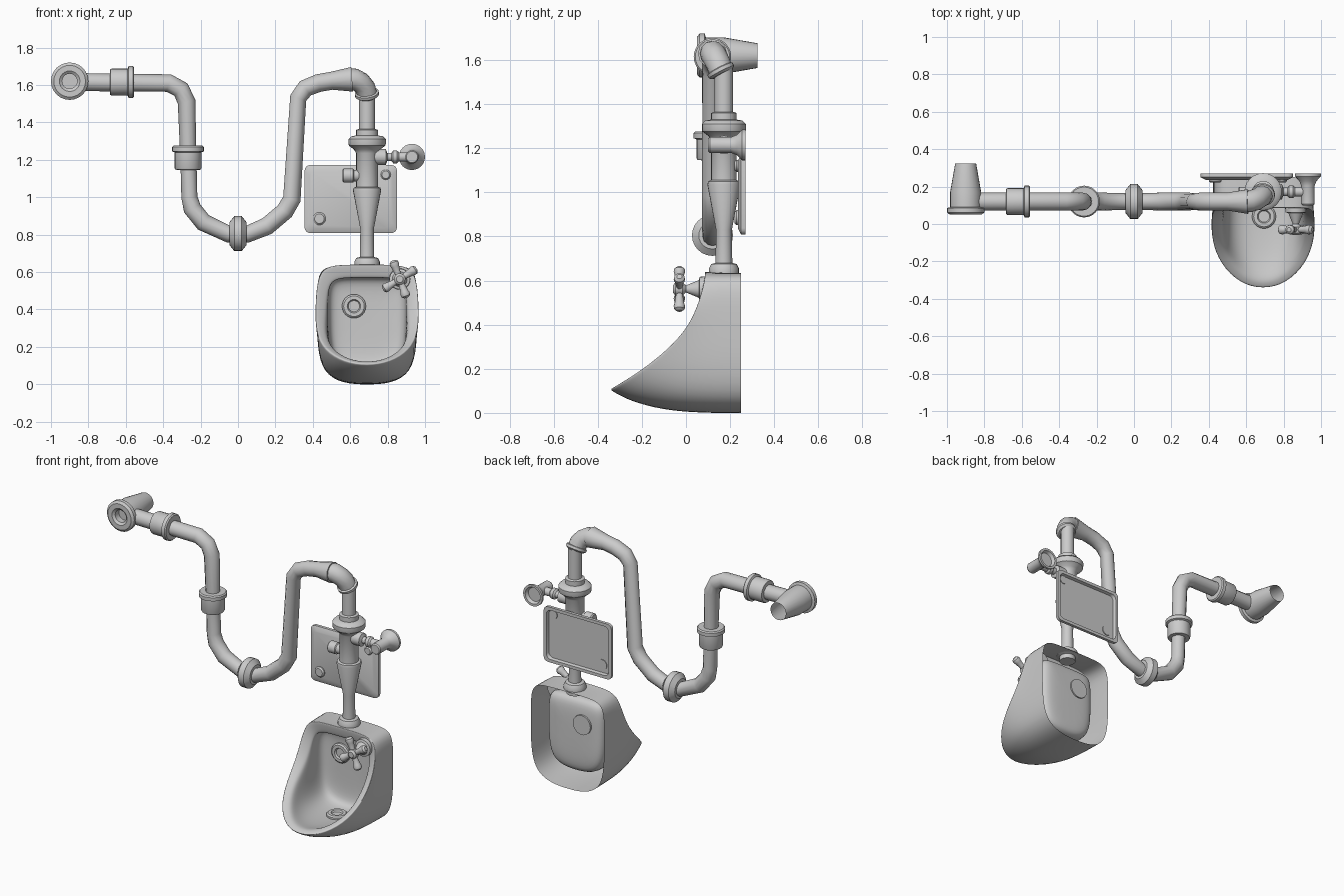
import bpy, bmesh, math
from mathutils import Vector


def finish(ob, angle=35):
    bpy.ops.object.select_all(action='DESELECT')
    ob.select_set(True)
    bpy.context.view_layer.objects.active = ob
    bpy.ops.object.shade_smooth_by_angle(angle=math.radians(angle))
    return ob


def loft(name, rings, cap_start=False, cap_end=False, subsurf=0, angle=35):
    """Skin a list of closed rings with equal point counts."""
    bm = bmesh.new()
    rows = [[bm.verts.new(p) for p in r] for r in rings]
    n = len(rows[0])
    for a, b in zip(rows, rows[1:]):
        for i in range(n):
            j = (i + 1) % n
            bm.faces.new((a[i], a[j], b[j], b[i]))
    if cap_start:
        bm.faces.new(rows[0][::-1])
    if cap_end:
        bm.faces.new(rows[-1])
    bmesh.ops.recalc_face_normals(bm, faces=bm.faces)
    me = bpy.data.meshes.new(name)
    bm.to_mesh(me)
    bm.free()
    ob = bpy.data.objects.new(name, me)
    bpy.context.collection.objects.link(ob)
    finish(ob, angle)
    if subsurf:
        m = ob.modifiers.new("smooth", 'SUBSURF')
        m.levels = m.render_levels = subsurf
    return ob


def lathe(name, origin, axis, profile, n=24, caps=(True, True)):
    """Revolve (radius, height) pairs about an axis."""
    q = Vector(axis).to_track_quat('Z', 'Y')
    o = Vector(origin)
    rings = [[o + q @ Vector((r * math.cos(2 * math.pi * i / n),
                              r * math.sin(2 * math.pi * i / n), h))
              for i in range(n)] for r, h in profile]
    return loft(name, rings, *caps)


def tube(name, pts, y=None):
    """Round pipe through (x, z, r) at fixed y, or (x, y, z, r)."""
    cu = bpy.data.curves.new(name, 'CURVE')
    cu.dimensions = '3D'
    cu.bevel_depth = 1
    cu.bevel_resolution = 4
    cu.use_fill_caps = True
    sp = cu.splines.new('POLY')
    sp.points.add(len(pts) - 1)
    for p, c in zip(sp.points, pts):
        if y is not None:
            c = (c[0], y, c[1], c[2])
        p.co = (*c[:3], 1)
        p.radius = c[3]
    ob = bpy.data.objects.new(name, cu)
    bpy.context.collection.objects.link(ob)
    bpy.ops.object.select_all(action='DESELECT')
    ob.select_set(True)
    bpy.context.view_layer.objects.active = ob
    bpy.ops.object.convert(target='MESH')
    return finish(bpy.context.object, 50)


X, Y = 0.69, 0.172   # centre of the flush column
PY = 0.12            # depth of the long pipe

# Wall outlet
lathe("wall_outlet", (-0.9, 0.05, 1.62), (0, 1, 0),
      [(0.04, 0.05), (0.04, 0.012), (0.055, 0), (0.085, 0), (0.1, 0.012), (0.1, 0.035),
       (0.083, 0.04), (0.083, 0.12), (0.056, 0.274)], caps=(True, False))

# Long bent pipe
R = 0.048
tube("supply_pipe", [(-0.84, 1.615, R), (-0.37, 1.61, R), (-0.305, 1.575, R), (-0.275, 1.51, R),
                     (-0.265, 1.2, 0.043), (-0.26, 1.0, 0.043), (-0.245, 0.94, R), (-0.185, 0.865, R),
                     (-0.05, 0.802, 0.045), (0.05, 0.802, 0.045), (0.155, 0.845, R),
                     (0.25, 0.925, R), (0.288, 0.99, R), (0.322, 1.53, 0.045), (0.36, 1.582, R),
                     (0.43, 1.61, R), (0.5, 1.622, R), (0.61, 1.63, 0.066)], PY)
collar = [(0.045, 0), (0.068, 0.002), (0.072, 0.01), (0.072, 0.095), (0.085, 0.1),
          (0.085, 0.123), (0.078, 0.13), (0.045, 0.13)]
lathe("upper_collar", (-0.685, PY, 1.615), (1, 0, 0), collar)
lathe("lower_collar", (-0.267, PY, 1.145), (0, 0, 1), collar)
lathe("union_nut", (0, PY, 0.805), (1, 0, 0),
      [(0.055, -0.045), (0.062, -0.045), (0.093, -0.02), (0.093, 0.02), (0.062, 0.045), (0.055, 0.045)])

# Elbow into the column
tube("elbow", [(0.59, 0.12, 1.63, 0.058), (0.625, 0.122, 1.63, 0.058), (0.657, 0.132, 1.612, 0.057),
               (0.68, 0.146, 1.585, 0.056), (0.69, 0.16, 1.545, 0.056)])
lathe("elbow_flange", (0.688, 0.152, 1.563), (0.1, 0.45, -0.88),
      [(0.055, 0), (0.064, 0.004), (0.064, 0.02), (0.05, 0.03)])

# Flush valve column, bottom to top
lathe("flush_column", (X, Y, 0), (0, 0, 1),
      [(0.05, 0.6), (0.05, 0.63), (0.068, 0.635), (0.068, 0.655), (0.058, 0.675), (0.038, 0.68),
       (0.036, 0.83), (0.075, 1.035), (0.072, 1.05), (0.058, 1.055), (0.058, 1.235), (0.07, 1.255),
       (0.097, 1.275), (0.1, 1.285), (0.1, 1.31), (0.085, 1.325), (0.058, 1.33), (0.058, 1.36),
       (0.042, 1.365), (0.042, 1.56)])
lathe("valve_arm", (X, Y, 1.215), (1, 0, 0),
      [(0.042, 0), (0.042, 0.1), (0.022, 0.108), (0.022, 0.13), (0.034, 0.14),
       (0.034, 0.16), (0.025, 0.17), (0.025, 0.23)])
lathe("push_knob", (0.93, 0.1, 1.215), (0, 1, 0),
      [(0.02, 0), (0.03, 0), (0.036, 0.008), (0.036, 0.105), (0.046, 0.13), (0.07, 0.155),
       (0.07, 0.17), (0.055, 0.17), (0.045, 0.15)])
lathe("side_port", (X, Y - 0.01, 1.115), (-1, 0, 0),
      [(0.03, 0), (0.03, 0.07), (0.037, 0.075), (0.037, 0.125), (0.03, 0.132)])


# Wall panel
def rounded(hw, hh, y, r=0.03):
    pts = []
    for k, (sx, sz) in enumerate(((1, 1), (-1, 1), (-1, -1), (1, -1))):
        for i in range(5):
            a = math.pi / 2 * (k + i / 4)
            pts.append((0.603 + sx * (hw - r) + r * math.cos(a), y,
                        0.99 + sz * (hh - r) + r * math.sin(a)))
    return pts


loft("wall_panel", [rounded(0.222, 0.157, 0.25), rounded(0.227, 0.162, 0.27), rounded(0.247, 0.182, 0.27),
                    rounded(0.247, 0.182, 0.25), rounded(0.22, 0.155, 0.236)], True, True, angle=25)
for x, z, r in ((0.79, 1.12, 0.027), (0.435, 0.885, 0.034)):
    lathe("panel_button", (x, 0.255, z), (0, -1, 0), [(r, 0), (r, 0.026), (r * 0.75, 0.034)])

# Bowl: half outlines from top middle to bottom middle, mirrored into rings
back = [(0, .25, .635), (.12, .25, .635), (.23, .25, .63), (.268, .25, .57), (.268, .4 - .15, .4),
        (.268, .25, .2), (.235, .25, .06), (.13, .25, .003), (0, .25, -.003)]
rim = [(0, .085, .64), (.12, .085, .64), (.225, .085, .63), (.268, .075, .56), (.278, .02, .4),
       (.275, -.095, .28), (.23, -.22, .185), (.125, -.325, .12), (0, -.355, .1)]


def mix(a, b, t, ty):
    return [(p[0] + (q[0] - p[0]) * t, p[1] + (q[1] - p[1]) * ty, p[2] + (q[2] - p[2]) * t)
            for p, q in zip(a, b)]


def squash(a, sx, z0, sz, y):
    return [(p[0] * sx, y, z0 + (p[2] - 0.32) * sz) for p in a]


lip = [(p[0] * 0.8, p[1] + 0.015, 0.345 + (p[2] - 0.37) * 0.83) for p in rim]
for i in (6, 7, 8):
    lip[i] = (lip[i][0], lip[i][1] + 0.035, lip[i][2])
deep = squash(back, 0.77, 0.325, 0.78, 0.15)
halves = [mix(back, rim, s ** 4, s) for s in (0, 0.3, 0.6, 0.85, 0.97)]
halves += [rim, mix(rim, lip, 0.5, 0.4), lip, mix(lip, deep, 0.55, 0.2), mix(lip, deep, 0.9, 0.55), deep,
           squash(back, 0.68, 0.33, 0.7, 0.188), squash(back, 0.35, 0.33, 0.35, 0.195)]
rings = [[(X + x, y, z) for x, y, z in h] + [(X - x, y, z) for x, y, z in h[-2:0:-1]] for h in halves]
loft("bowl", rings, False, True, subsurf=2, angle=180)

# Drain rings on the back wall and floor of the bowl
ring = [(0.064, -0.015), (0.064, 0.008), (0.055, 0.016), (0.036, 0.016), (0.03, 0.006)]
lathe("wall_outlet_ring", (0.62, 0.188, 0.417), (0, -1, 0), ring)
lathe("floor_drain_ring", (0.695, 0.04, 0.085), (0, 0, 1), ring)

# Cross-handled tap
TX, TY, TZ = 0.865, -0.03, 0.562
lathe("tap_stem", (TX, TY, TZ), (0, 1, 0),
      [(0.018, -0.028), (0.03, -0.018), (0.03, 0.015), (0.016, 0.03), (0.04, 0.088),
       (0.055, 0.092), (0.057, 0.12), (0.057, 0.16)])
for k, deg in enumerate((32, 110, 212, 290)):
    a = math.radians(deg)
    lathe("tap_arm_%d" % (k + 1), (TX, TY, TZ), (math.cos(a), 0, math.sin(a)),
          [(0.018, 0), (0.016, 0.03), (0.022, 0.07), (0.026, 0.082), (0.024, 0.096), (0.012, 0.106)], n=14)
